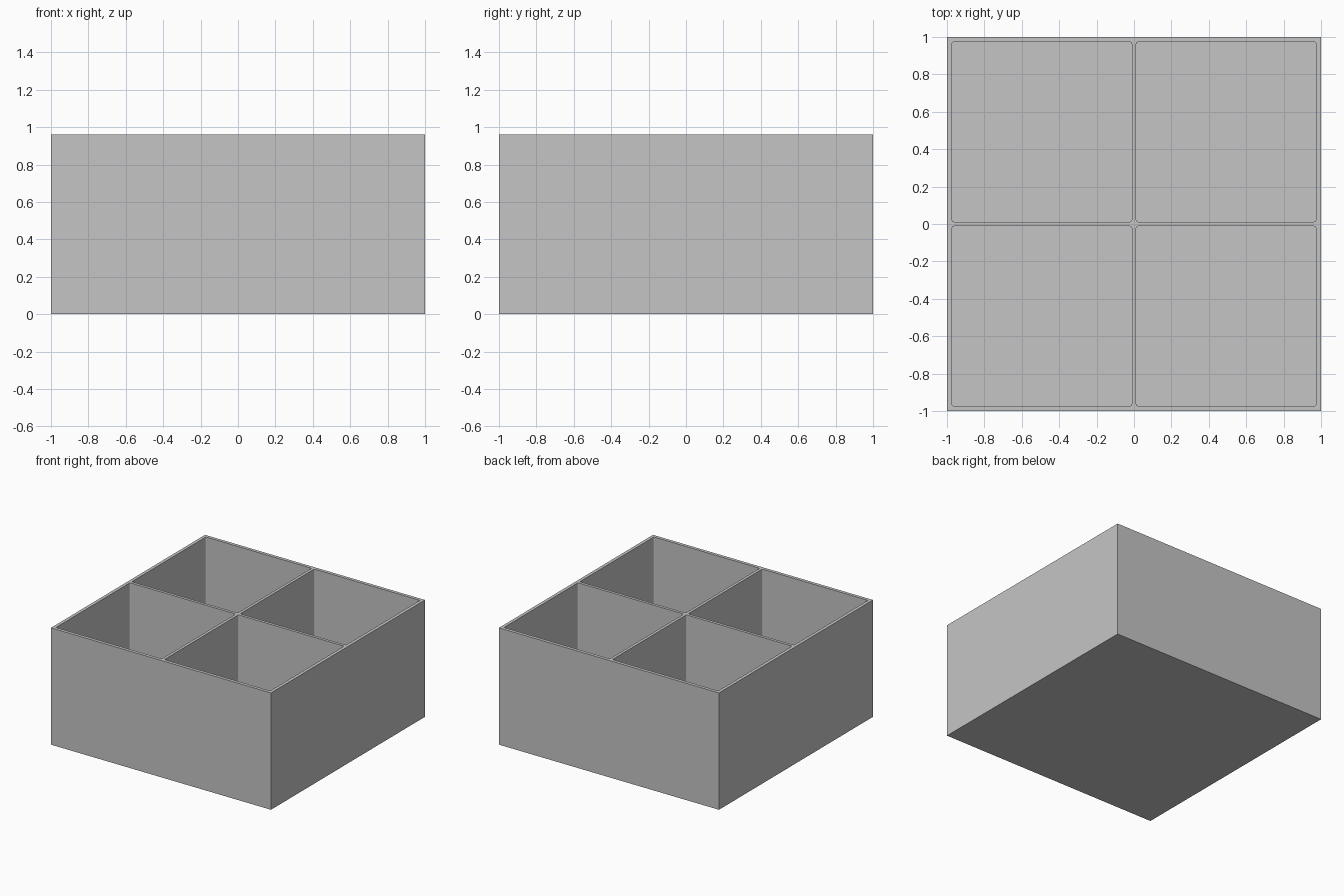
import bpy
import bmesh
from mathutils import Matrix

HALF, HEIGHT = 1.0, 0.96
WALL, DIVIDER, FLOOR = 0.027, 0.024, 0.027
CORNER = 0.01

cube = bpy.data.objects.get("Cube")
if cube:
    bpy.data.objects.remove(cube, do_unlink=True)

grey = bpy.data.materials.new("light_grey")
grey.use_nodes = True
colour = (0.56, 0.56, 0.56, 1)
grey.diffuse_color = colour
grey.node_tree.nodes["Principled BSDF"].inputs["Base Color"].default_value = colour


def add_box(name, low, high, corner=0):
    """Box between two corners, with optional rounded upright edges."""
    bm = bmesh.new()
    size = [h - l for l, h in zip(low, high)]
    centre = [(h + l) / 2 for l, h in zip(low, high)]
    bmesh.ops.create_cube(bm, size=1,
                          matrix=Matrix.Translation(centre) @ Matrix.Diagonal((*size, 1)))
    if corner:
        upright = [e for e in bm.edges
                   if abs(e.verts[0].co.z - e.verts[1].co.z) > size[2] / 2]
        bmesh.ops.bevel(bm, geom=upright, offset=corner, segments=4,
                        profile=0.5, affect='EDGES')
    mesh = bpy.data.meshes.new(name)
    bm.to_mesh(mesh)
    bm.free()
    obj = bpy.data.objects.new(name, mesh)
    bpy.context.collection.objects.link(obj)
    return obj


# Solid outer body
box = add_box("divided_box", (-HALF, -HALF, 0), (HALF, HALF, HEIGHT))
box.data.materials.append(grey)

# Four open compartments cut down to the floor
near, far = DIVIDER / 2, HALF - WALL
cutters = []
for sx in (-1, 1):
    for sy in (-1, 1):
        xs, ys = sorted((sx * near, sx * far)), sorted((sy * near, sy * far))
        cutter = add_box("compartment_cutter", (xs[0], ys[0], FLOOR),
                         (xs[1], ys[1], HEIGHT + 0.1), CORNER)
        cutter.hide_render = True
        cutter.data.materials.append(grey)
        cut = box.modifiers.new("compartment", 'BOOLEAN')
        cut.operation, cut.solver, cut.object = 'DIFFERENCE', 'EXACT', cutter
        cutters.append(cutter)

# Apply the cuts and discard the cutters
graph = bpy.context.evaluated_depsgraph_get()
hollow = bpy.data.meshes.new_from_object(box.evaluated_get(graph))
box.modifiers.clear()
box.data = hollow
for cutter in cutters:
    bpy.data.objects.remove(cutter, do_unlink=True)
